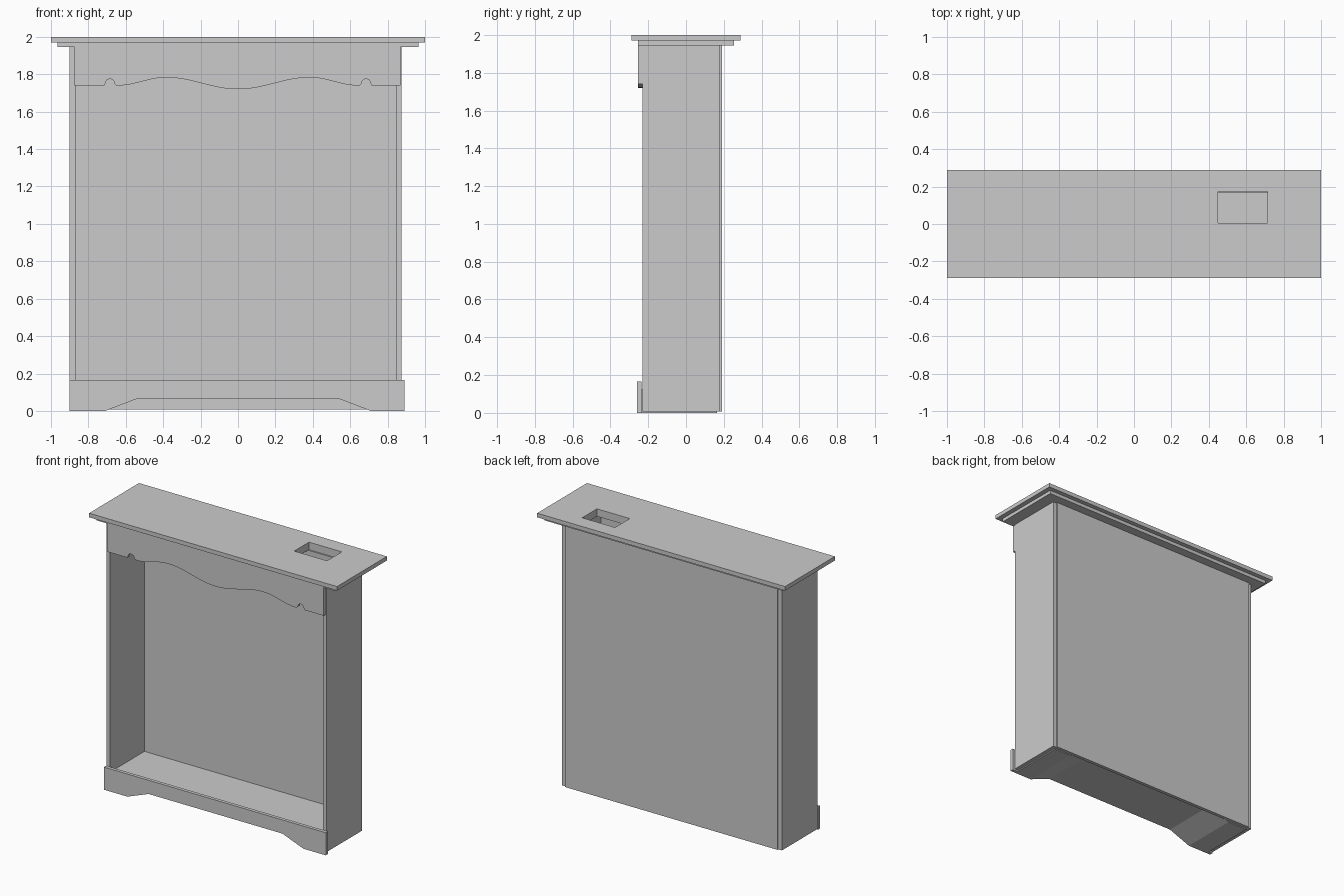
import bpy, bmesh, math

if "Cube" in bpy.data.objects:
    bpy.data.objects.remove(bpy.data.objects["Cube"])


def box(name, x0, x1, y0, y1, z0, z1):
    bm = bmesh.new()
    bmesh.ops.create_cube(bm, size=1)
    for v in bm.verts:
        v.co = ((x0 + x1) / 2 + v.co.x * (x1 - x0),
                (y0 + y1) / 2 + v.co.y * (y1 - y0),
                (z0 + z1) / 2 + v.co.z * (z1 - z0))
    return finish(name, bm)


def board(name, profile, y0, y1):
    """Extrude a front-view (x, z) outline from y0 back to y1."""
    bm = bmesh.new()
    face = bm.faces.new([bm.verts.new((x, y0, z)) for x, z in profile])
    out = bmesh.ops.extrude_face_region(bm, geom=[face])
    moved = [g for g in out["geom"] if isinstance(g, bmesh.types.BMVert)]
    bmesh.ops.translate(bm, verts=moved, vec=(0, y1 - y0, 0))
    return finish(name, bm)


def finish(name, bm):
    bmesh.ops.recalc_face_normals(bm, faces=bm.faces)
    mesh = bpy.data.meshes.new(name)
    bm.to_mesh(mesh)
    bm.free()
    ob = bpy.data.objects.new(name, mesh)
    bpy.context.collection.objects.link(ob)
    return ob


# Side panels and back panel
for name, x in (("left_side", -0.9), ("right_side", 0.845)):
    box(name, x, x + 0.03, -0.23, 0.18, 0.008, 1.945)
box("back_panel", -0.87, 0.845, 0.165, 0.19, 0.008, 1.945)

# Plinth block (its top is the floor) and baseboard share the same foot arch
arch = [(0.71, 0), (0.54, 0.065), (-0.54, 0.065), (-0.71, 0)]


def arched(x0, x1, top):
    return [(x0, 0), (x0, top), (x1, top), (x1, 0)] + arch


board("floor_plinth", arched(-0.87, 0.845, 0.125), -0.235, 0.165)
board("baseboard", arched(-0.9, 0.89, 0.165), -0.26, -0.235)

# Top fascia: notch and wave outline, mirrored about the middle
half = [(-0.715, 1.74)]
for i in range(9):
    a = math.pi * (1 - i / 8)
    half.append((-0.685 + 0.025 * math.cos(a), 1.75 + 0.025 * math.sin(a)))
half.append((-0.65, 1.74))


def wave(x, x0, x1, z0, z1):
    t = (x - x0) / (x1 - x0)
    return z0 + (z1 - z0) * (1 - math.cos(math.pi * t)) / 2


for i in range(11):
    x = -0.64 + 0.255 * i / 10
    half.append((x, wave(x, -0.64, -0.385, 1.74, 1.783)))
for i in range(1, 17):
    x = -0.385 + 0.385 * i / 16
    half.append((x, wave(x, -0.385, 0, 1.783, 1.72)))
edge = half + [(-x, z) for x, z in reversed(half[:-1])]
board("front_fascia", [(-0.875, 1.945), (-0.875, 1.74)] + edge
      + [(0.87, 1.74), (0.87, 1.945)], -0.255, -0.23)

# Two stepped top boards with a rectangular opening cut through both
cutter = box("opening_cutter", 0.45, 0.715, 0.005, 0.175, 1.9, 2.1)
cutter.hide_render = True
cutter.hide_set(True)
for ob in (box("top_board", -1, 1, -0.2875, 0.2875, 1.97, 2.0),
           box("top_molding", -0.965, 0.965, -0.255, 0.255, 1.945, 1.97)):
    mod = ob.modifiers.new("opening", "BOOLEAN")
    mod.operation = "DIFFERENCE"
    mod.solver = "EXACT"
    mod.object = cutter
